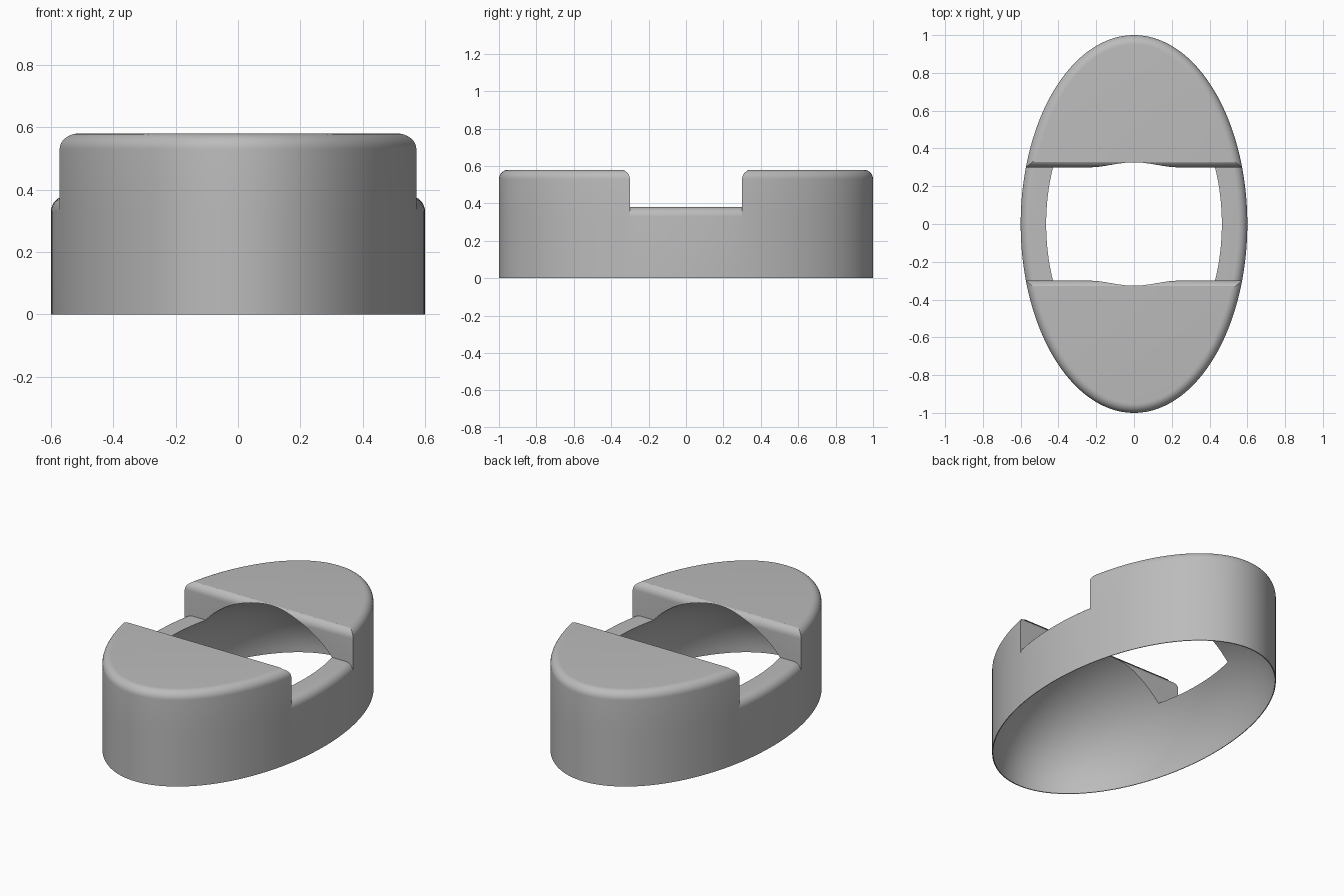
import bpy, bmesh, math

cube = bpy.data.objects.get("Cube")
if cube:
    bpy.data.objects.remove(cube, do_unlink=True)

WIDTH, LENGTH = 0.6, 1.0          # half sizes of the oval
SLOT, LOW, HIGH = 0.3, 0.38, 0.58  # slot half width, side and end heights
ROUND = 0.05

grey = bpy.data.materials.new("plain grey")
grey.use_nodes = True
grey.diffuse_color = (0.5, 0.5, 0.5, 1)
grey.node_tree.nodes["Principled BSDF"].inputs["Base Color"].default_value = (0.5, 0.5, 0.5, 1)


def arc(start, end, steps):
    """Points along the oval, without the last one."""
    angles = [start + (end - start) * i / steps for i in range(steps)]
    return [(WIDTH * math.cos(a), LENGTH * math.sin(a)) for a in angles]


def add_object(name, bm):
    mesh = bpy.data.meshes.new(name)
    bm.to_mesh(mesh)
    bm.free()
    mesh.materials.append(grey)
    obj = bpy.data.objects.new(name, mesh)
    bpy.context.collection.objects.link(obj)
    return obj


def rounded_prism(name, outline, height):
    """Upright prism with a rounded top rim."""
    bm = bmesh.new()
    base = bm.faces.new([bm.verts.new((x, y, 0)) for x, y in outline])
    top = bmesh.ops.extrude_face_region(bm, geom=[base], use_keep_orig=True)["geom"]
    bmesh.ops.translate(bm, verts=[v for v in top if isinstance(v, bmesh.types.BMVert)],
                        vec=(0, 0, height))
    bmesh.ops.recalc_face_normals(bm, faces=bm.faces)
    rim = [e for e in bm.edges if all(v.co.z > height / 2 for v in e.verts)]
    bmesh.ops.bevel(bm, geom=rim, offset=ROUND, offset_type='OFFSET', segments=8,
                    profile=0.5, affect='EDGES', clamp_overlap=False)
    return add_object(name, bm)


def combine(target, other, operation):
    mod = target.modifiers.new(operation.lower(), 'BOOLEAN')
    mod.operation, mod.object, mod.solver = operation, other, 'EXACT'
    bpy.context.view_layer.objects.active = target
    bpy.ops.object.modifier_apply(modifier=mod.name)
    bpy.data.objects.remove(other, do_unlink=True)


# Oval outline, split where the slot walls meet it
corner = math.asin(SLOT / LENGTH)
back = arc(corner, math.pi - corner, 64)
left = arc(-corner, corner, 16)
back_end = back + [(-back[0][0], back[0][1])]
front_end = [(-x, -y) for x, y in back_end]
whole = left + back + [(-x, -y) for x, y in left + back]

# Low oval ring with a raised block at each end
body = rounded_prism("oval_shell", whole, LOW)
for name, outline in (("back_block", back_end), ("front_block", front_end)):
    combine(body, rounded_prism(name, outline, HIGH), 'UNION')

# Domed hollow, open below and through the slot
bm = bmesh.new()
bmesh.ops.create_uvsphere(bm, u_segments=128, v_segments=64, radius=1)
bmesh.ops.scale(bm, verts=bm.verts, vec=(WIDTH - 0.004, LENGTH - 0.006, 0.608))
combine(body, add_object("dome_cutter", bm), 'DIFFERENCE')

bpy.ops.object.select_all(action='DESELECT')
body.select_set(True)
bpy.context.view_layer.objects.active = body
bpy.ops.object.shade_smooth_by_angle(angle=math.radians(30))
